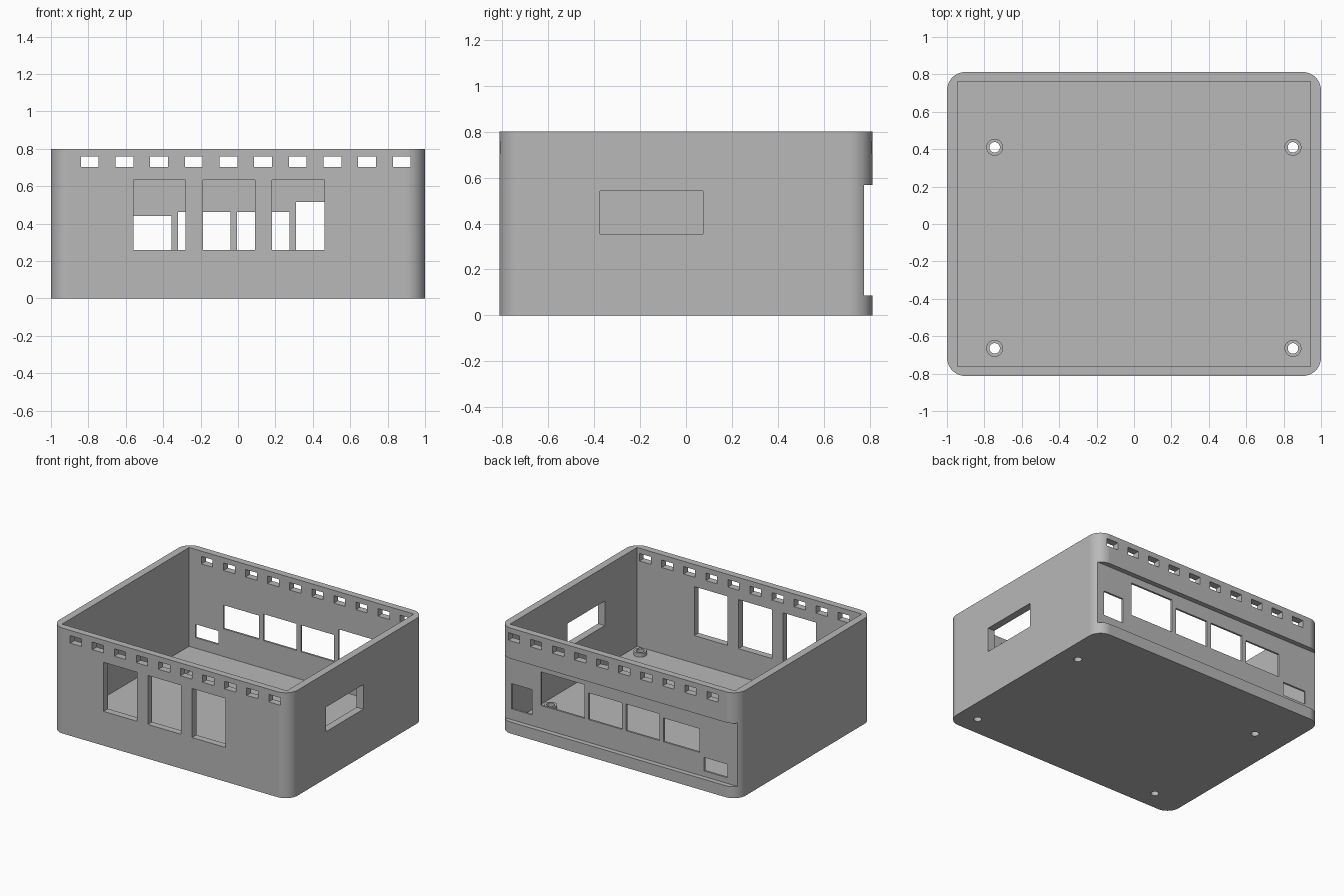
import bpy
import bmesh
import math
from mathutils import Matrix

cube = bpy.data.objects.get("Cube")
if cube:
    bpy.data.objects.remove(cube, do_unlink=True)

# Main dimensions
W, D, H = 1.0, 0.813, 0.8          # half width, half depth, height
IN_X, IN_Y, FLOOR = 0.944, 0.761, 0.05
RADIUS = 0.1
BOSSES = [(x, y) for x in (-0.745, 0.85) for y in (-0.665, 0.41)]

grey = bpy.data.materials.new("plain grey")
grey.use_nodes = True
colour = (0.48, 0.48, 0.48, 1)
grey.diffuse_color = colour
grey.node_tree.nodes["Principled BSDF"].inputs["Base Color"].default_value = colour


def add_object(name, bm):
    bmesh.ops.recalc_face_normals(bm, faces=bm.faces)
    mesh = bpy.data.meshes.new(name)
    bm.to_mesh(mesh)
    bm.free()
    mesh.materials.append(grey)
    obj = bpy.data.objects.new(name, mesh)
    bpy.context.collection.objects.link(obj)
    return obj


def add_box(bm, x0, x1, y0, y1, z0, z1):
    size = Matrix.Diagonal((x1 - x0, y1 - y0, z1 - z0, 1))
    place = Matrix.Translation(((x0 + x1) / 2, (y0 + y1) / 2, (z0 + z1) / 2))
    bmesh.ops.create_cube(bm, size=1, matrix=place @ size)


def activate(obj):
    bpy.ops.object.select_all(action='DESELECT')
    obj.select_set(True)
    bpy.context.view_layer.objects.active = obj


def cut(target, name, bm):
    cutter = add_object(name, bm)
    cutter.hide_render = True
    mod = target.modifiers.new(name, 'BOOLEAN')
    mod.operation = 'DIFFERENCE'
    mod.solver = 'EXACT'
    mod.object = cutter
    activate(target)
    bpy.ops.object.modifier_apply(modifier=mod.name)
    bpy.data.objects.remove(cutter, do_unlink=True)


# Outer shell with rounded upright corners
bm = bmesh.new()
add_box(bm, -W, W, -D, D, 0, H)
upright = [e for e in bm.edges
           if abs(e.verts[0].co.z - e.verts[1].co.z) > H / 2]
bmesh.ops.bevel(bm, geom=upright, offset=RADIUS, segments=14,
                profile=0.5, affect='EDGES')
case = add_object("enclosure_shell", bm)

# Square-cornered cavity, open at the top
bm = bmesh.new()
add_box(bm, -IN_X, IN_X, -IN_Y, IN_Y, FLOOR, H + 0.2)
cut(case, "cavity_cutter", bm)

# Shallow full-width recess across the back
bm = bmesh.new()
add_box(bm, -1.2, 1.2, 0.776, 1, 0.087, 0.568)
cut(case, "back_recess_cutter", bm)

# Openings through the walls and floor
bm = bmesh.new()
for i in range(10):                                     # vent slots, both walls
    x = -0.84 + i * 0.1853
    for y in (-0.8, 0.8):
        add_box(bm, x, x + 0.095, y - 0.1, y + 0.1, 0.703, 0.76)
for x in (-0.56, -0.188, 0.183):                        # front windows
    add_box(bm, x, x + 0.28, -0.9, -0.7, 0.26, 0.632)
back_ports = [
    (-0.89, -0.695, 0.13, 0.232),
    (-0.655, -0.355, 0.26, 0.44),
    (-0.32, -0.04, 0.26, 0.462),
    (-0.005, 0.275, 0.26, 0.462),
    (0.31, 0.675, 0.26, 0.515),
    (0.75, 0.92, 0.168, 0.36),
]
for x0, x1, z0, z1 in back_ports:
    add_box(bm, x0, x1, 0.7, 0.9, z0, z1)
add_box(bm, 0.9, 1.1, -0.374, 0.074, 0.355, 0.541)      # left side window
for x, y in BOSSES:                                     # screw holes
    bmesh.ops.create_cone(bm, cap_ends=True, segments=32, radius1=0.028,
                          radius2=0.028, depth=0.3,
                          matrix=Matrix.Translation((x, y, 0)))
cut(case, "opening_cutter", bm)

# Raised rings around the screw holes
bm = bmesh.new()
for x, y in BOSSES:
    rings = []
    for r, z in ((0.028, FLOOR), (0.045, FLOOR),
                 (0.045, FLOOR + 0.03), (0.028, FLOOR + 0.03)):
        angles = [math.tau * k / 32 for k in range(32)]
        rings.append([bm.verts.new((x + r * math.cos(a), y + r * math.sin(a), z))
                      for a in angles])
    for a, b in zip(rings, rings[1:] + rings[:1]):
        for k in range(32):
            n = (k + 1) % 32
            bm.faces.new((a[k], a[n], b[n], b[k]))
standoffs = add_object("screw_standoffs", bm)

# Smooth the curves, keep flat walls flat
for obj in (case, standoffs):
    activate(obj)
    bpy.ops.object.shade_smooth_by_angle(angle=math.radians(30))
    mod = obj.modifiers.new("flat_walls", 'WEIGHTED_NORMAL')
    mod.keep_sharp = True
